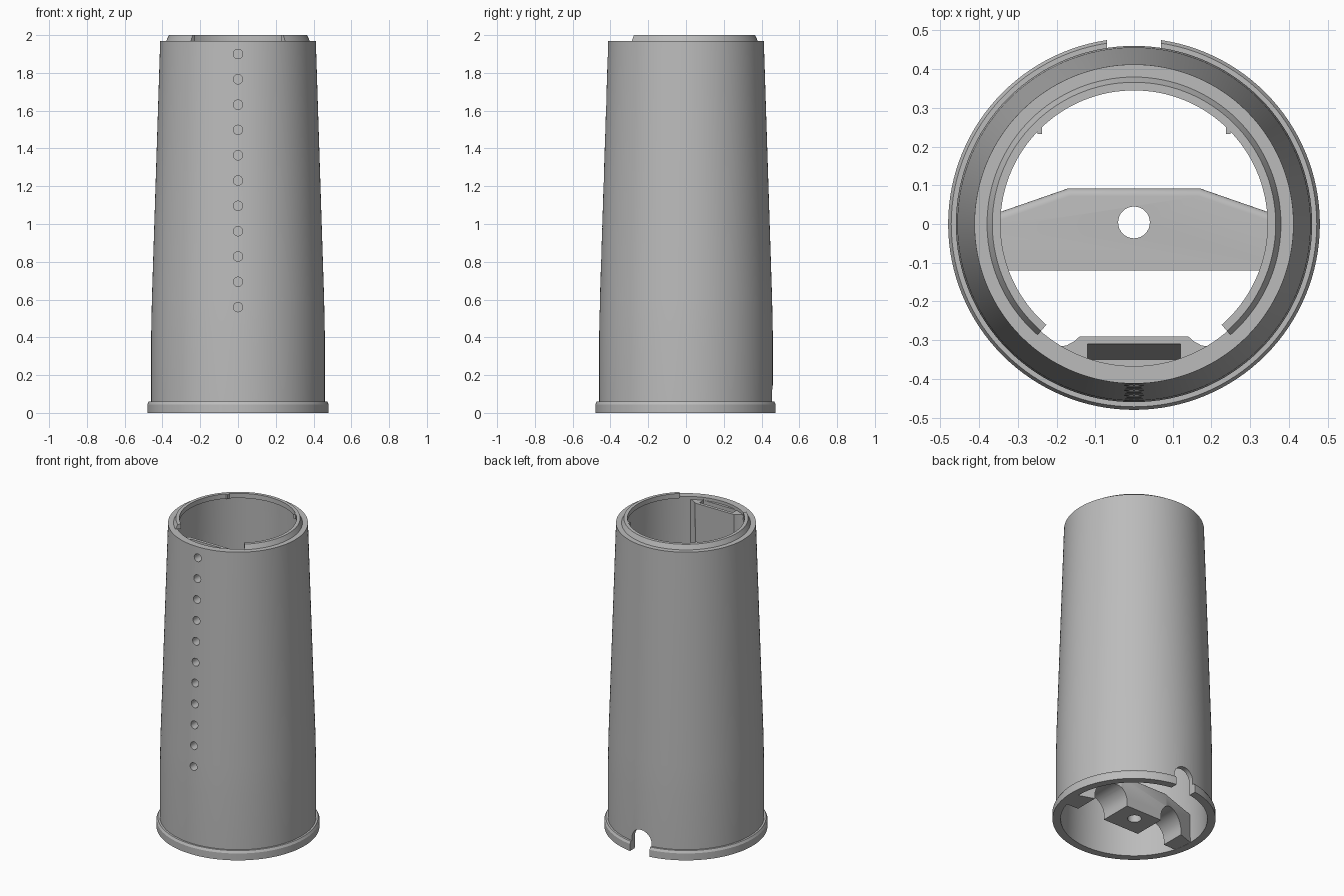
import bpy, bmesh, math
from mathutils import Matrix, Vector

old = bpy.data.objects.get("Cube")
if old:
    bpy.data.objects.remove(old, do_unlink=True)

grey = bpy.data.materials.new("plain grey")
grey.use_nodes = True
grey.diffuse_color = (0.5, 0.5, 0.5, 1)
grey.node_tree.nodes["Principled BSDF"].inputs["Base Color"].default_value = (0.5, 0.5, 0.5, 1)


def make(name, bm):
    bmesh.ops.recalc_face_normals(bm, faces=bm.faces)
    mesh = bpy.data.meshes.new(name)
    bm.to_mesh(mesh)
    bm.free()
    ob = bpy.data.objects.new(name, mesh)
    bpy.context.collection.objects.link(ob)
    mesh.materials.append(grey)
    return ob


def lathe(name, profile, start=0, sweep=360, steps=128):
    """Sweep a closed (radius, z) outline about z; angles in degrees from +x."""
    bm = bmesh.new()
    full = sweep == 360
    rings = []
    for i in range(steps if full else steps + 1):
        a = math.radians(start + sweep * i / steps)
        rings.append([bm.verts.new((r * math.cos(a), r * math.sin(a), z)) for r, z in profile])
    n = len(profile)
    for i in range(steps):
        a, b = rings[i], rings[(i + 1) % len(rings)]
        for j in range(n):
            k = (j + 1) % n
            bm.faces.new((a[j], b[j], b[k], a[k]))
    if not full:
        bm.faces.new(rings[0])
        bm.faces.new(rings[-1])
    return make(name, bm)


def prism(name, outline, offset):
    """Extrude a 3D outline along an offset vector."""
    bm = bmesh.new()
    face = bm.faces.new([bm.verts.new(p) for p in outline])
    out = bmesh.ops.extrude_face_region(bm, geom=[face])
    moved = [g for g in out["geom"] if isinstance(g, bmesh.types.BMVert)]
    bmesh.ops.translate(bm, verts=moved, vec=Vector(offset))
    return make(name, bm)


def cylinder(name, radius, depth, centre, rot=Matrix(), segments=32):
    bm = bmesh.new()
    bmesh.ops.create_cone(bm, cap_ends=True, segments=segments, radius1=radius, radius2=radius,
                          depth=depth, matrix=Matrix.Translation(centre) @ rot)
    return make(name, bm)


def cut(target, tool, operation="DIFFERENCE"):
    """Apply a boolean and discard the tool."""
    mod = target.modifiers.new("cut", "BOOLEAN")
    mod.solver = "EXACT"
    mod.operation = operation
    mod.object = tool
    bpy.context.view_layer.objects.active = target
    bpy.ops.object.modifier_apply(modifier=mod.name)
    bpy.data.objects.remove(tool, do_unlink=True)


along_y = Matrix.Rotation(math.pi / 2, 4, "X")

# Tapered hollow body with a foot flange
body = lathe("body_shell", [(0.48, 0), (0.48, 0.045), (0.472, 0.06), (0.46, 0.06), (0.46, 0.4),
                            (0.456, 0.6), (0.412, 1.97), (0.367, 1.97), (0.42, 0.5), (0.432, 0)])

# Leaning light channel inside the front wall
half = [(0.14, -0.29), (0.153, -0.302), (0.175, -0.314), (0.2, -0.316), (0.2, -0.34), (0.1, -0.39)]
outline = half + [(-x, y) for x, y in reversed(half)]
cut(body, prism("channel", [(x, y, 1.95) for x, y in outline], (0, -0.045, -1.45)), "UNION")
slot = [(-0.12, -0.31), (0.12, -0.31), (0.12, -0.35), (-0.12, -0.35)]
cut(body, prism("slot", [(x, y, 1.96) for x, y in slot], (0, -0.044, -1.4)))

# Column of small round holes down the front
for i in range(11):
    z = 1.9 - 0.134 * i
    cut(body, cylinder("hole", 0.025, 0.16, (0, -0.43, z), along_y, 24))

# Arched cable notch at the back of the foot
cut(body, cylinder("notch_arch", 0.07, 0.2, (0, 0.46, 0.08), along_y))
cut(body, prism("notch_gap", [(-0.07, 0.36, -0.1), (0.07, 0.36, -0.1),
                              (0.07, 0.36, 0.08), (-0.07, 0.36, 0.08)], (0, 0.2, 0)))

# Bridge across the foot, with two arches below and a centre hole
plan = [(-0.435, -0.12), (0.435, -0.12), (0.435, 0), (0.17, 0.092), (-0.17, 0.092), (-0.435, 0)]
bridge = prism("foot_bridge", [(x, y, 0.001) for x, y in plan], (0, 0, 0.2))
bm = bmesh.new()
bm.from_mesh(bridge.data)
rim = [e for e in bm.edges if all(v.co.z > 0.1 for v in e.verts)
       and not all(abs(v.co.x) > 0.4 for v in e.verts)]
bmesh.ops.bevel(bm, geom=rim, offset=0.02, segments=5, profile=0.5, affect="EDGES")
bm.to_mesh(bridge.data)
bm.free()
for side in (-1, 1):
    cut(bridge, cylinder("arch", 0.1, 0.6, (side * 0.23, 0, 0.03), along_y, 48))
    cut(bridge, prism("arch_foot", [(side * 0.23 - 0.1, -0.3, -0.1), (side * 0.23 + 0.1, -0.3, -0.1),
                                    (side * 0.23 + 0.1, -0.3, 0.03), (side * 0.23 - 0.1, -0.3, 0.03)],
                      (0, 0.6, 0)))
cut(bridge, cylinder("centre_hole", 0.041, 0.8, (0, 0.004, 0.1)))

# Open locking lip around the top, with a gap at the front
lip = lathe("top_lip", [(0.38, 1.969), (0.366, 2.0), (0.345, 2.0), (0.345, 1.969)],
            start=-49, sweep=278, steps=100)

# Small stop ribs inside the lip
ribs = []
for side in (-1, 1):
    x = side * 0.243
    ribs.append(prism("left_stop_rib" if side > 0 else "right_stop_rib",
                      [(x - 0.006, 0.233, 1.97), (x + 0.006, 0.233, 1.97),
                       (x + 0.006, 0.26, 1.97), (x - 0.006, 0.26, 1.97)], (0, 0, 0.03)))

# Smooth shading with sharp edges kept
bpy.ops.object.select_all(action="DESELECT")
for ob in [body, bridge, lip] + ribs:
    ob.select_set(True)
bpy.context.view_layer.objects.active = body
bpy.ops.object.shade_smooth_by_angle(angle=math.radians(25))
